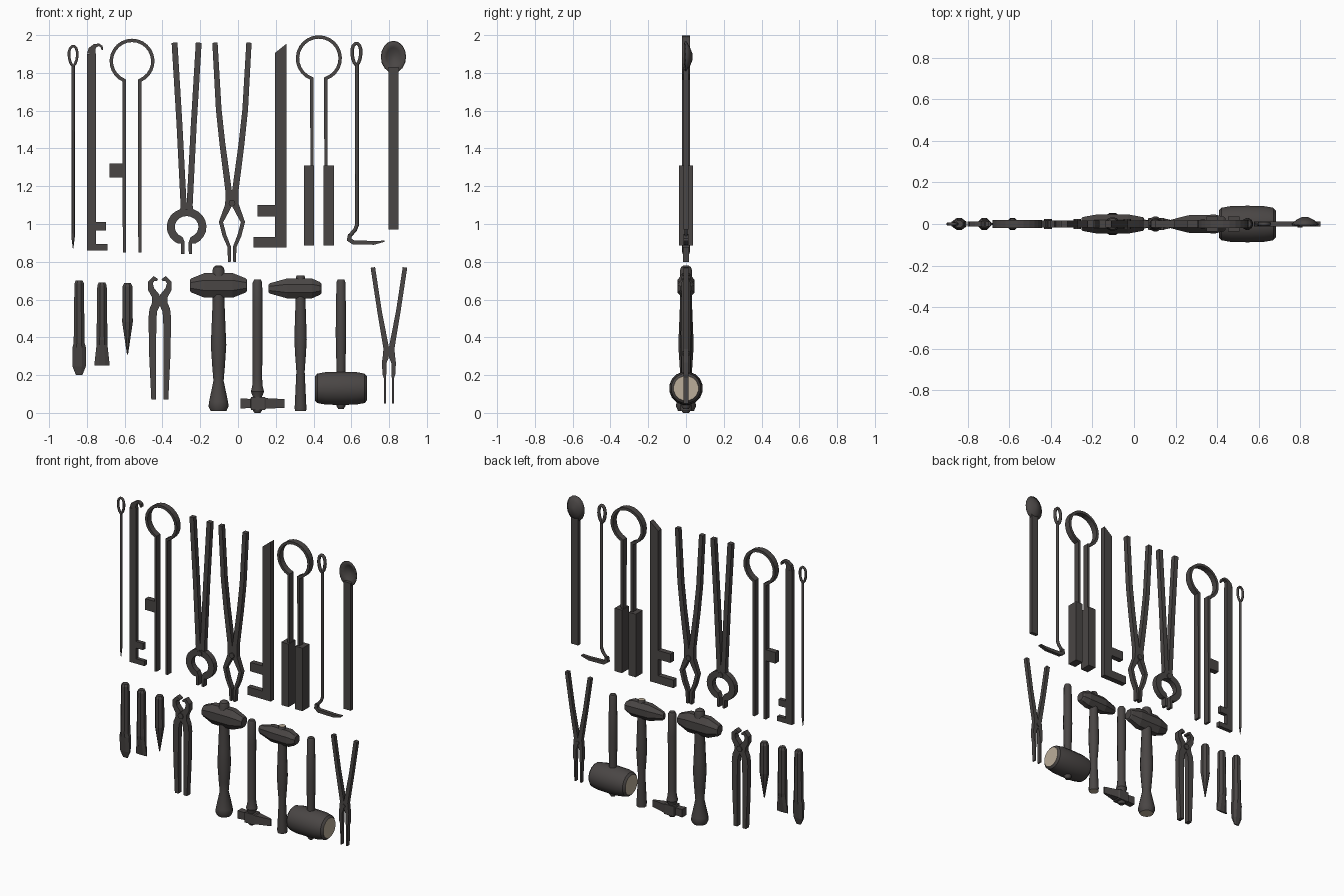
import bpy, bmesh, math
from mathutils import Vector

if "Cube" in bpy.data.objects:
    bpy.data.objects.remove(bpy.data.objects["Cube"])


def material(name, rgb):
    m = bpy.data.materials.new(name)
    m.diffuse_color = (*rgb, 1)
    m.use_nodes = True
    m.node_tree.nodes["Principled BSDF"].inputs["Base Color"].default_value = m.diffuse_color
    return m


IRON = material("dark_iron", (0.068, 0.061, 0.059))
WOOD = material("pale_end_grain", (0.50, 0.42, 0.32))


def finish(name, bm, smooth=False):
    bmesh.ops.recalc_face_normals(bm, faces=bm.faces[:])
    me = bpy.data.meshes.new(name)
    bm.to_mesh(me)
    bm.free()
    ob = bpy.data.objects.new(name, me)
    me.materials.append(IRON)
    me.materials.append(WOOD)
    bpy.context.collection.objects.link(ob)
    if smooth:
        bpy.ops.object.select_all(action='DESELECT')
        ob.select_set(True)
        bpy.context.view_layer.objects.active = ob
        bpy.ops.object.shade_smooth_by_angle(angle=math.radians(35))
    return ob


def plate(name, pts, d):
    """Flat outline in x, z with half thickness d in y."""
    bm = bmesh.new()
    f = bm.faces.new([bm.verts.new((x, -d, z)) for x, z in pts])
    r = bmesh.ops.extrude_face_region(bm, geom=[f])
    for v in r["geom"]:
        if isinstance(v, bmesh.types.BMVert):
            v.co.y = d
    return finish(name, bm)


def stroke(name, cx, pts, d, side=1):
    """Square bar along (x, z, width) points, half thickness d."""
    P = [Vector((cx + side * x, z)) for x, z, w in pts]
    bm = bmesh.new()
    rows = []
    for i, p in enumerate(P):
        a = (p - P[i - 1]).normalized() if i else None
        b = (P[i + 1] - p).normalized() if i < len(P) - 1 else None
        t = ((a or b) + (b or a)).normalized()
        n = Vector((-t.y, t.x)) * pts[i][2] / 2
        n /= max(0.75, t.dot(b or a))
        rows.append([bm.verts.new((p.x + k * n.x, y, p.y + k * n.y))
                     for k, y in ((1, -d), (-1, -d), (-1, d), (1, d))])
    for r, s in zip(rows, rows[1:]):
        for j in range(4):
            k = (j + 1) % 4
            bm.faces.new((r[j], r[k], s[k], s[j]))
    bm.faces.new(rows[0])
    bm.faces.new(rows[-1])
    return finish(name, bm)


def loft(name, cx, cz, secs, n=12, axis='z', caps=(0, 0), smooth=True):
    """Sections (position, half size, half depth) along z or x."""
    bm = bmesh.new()
    rows = []
    g = 1 / math.cos(math.pi / n)
    for p, h, d in secs:
        row = []
        for i in range(n):
            a = 2 * math.pi * (i + 0.5) / n
            u, y = h * g * math.cos(a), d * g * math.sin(a)
            co = (cx + u, y, cz + p) if axis == 'z' else (cx + p, y, cz + u)
            row.append(bm.verts.new(co))
        rows.append(row)
    for r, s in zip(rows, rows[1:]):
        for j in range(n):
            k = (j + 1) % n
            bm.faces.new((r[j], r[k], s[k], s[j]))
    for row, m in ((rows[0], caps[0]), (rows[-1], caps[1])):
        bm.faces.new(row).material_index = m
    return finish(name, bm, smooth)


def turned(name, cx, prof, **kw):
    return loft(name, cx, 0, [(z, r, r) for z, r in prof], **kw)


def tube(name, splines, r):
    """Round rods: each spline is (points with radius factor, cyclic)."""
    cu = bpy.data.curves.new(name, 'CURVE')
    cu.dimensions = '3D'
    cu.bevel_depth, cu.bevel_resolution, cu.use_fill_caps = r, 1, True
    for pts, cyc in splines:
        s = cu.splines.new('POLY')
        s.points.add(len(pts) - 1)
        for q, (x, z, k) in zip(s.points, pts):
            q.co, q.radius = (x, 0, z, 1), k
        s.use_cyclic_u = cyc
    cu.materials.append(IRON)
    ob = bpy.data.objects.new(name, cu)
    bpy.context.collection.objects.link(ob)
    bpy.ops.object.select_all(action='DESELECT')
    ob.select_set(True)
    bpy.context.view_layer.objects.active = ob
    bpy.ops.object.convert(target='MESH')


def rivet(name, cx, cz, r, d):
    bm = bmesh.new()
    bmesh.ops.create_cone(bm, cap_ends=True, segments=8, radius1=r, radius2=r, depth=2 * d)
    for v in bm.verts:
        v.co = (cx + v.co.x, v.co.z, cz + v.co.y)
    finish(name, bm)


def eye(cx, cz, rx, rz):
    out = []
    for i in range(14):
        a = 2 * math.pi * i / 14
        w = rx * (1 + 0.2 * math.sin(a))
        out.append((cx + w * math.cos(a), cz + rz * math.sin(a), 1))
    return out, True


def arc(cx, cz, rx, rz, a0, a1, n, w):
    return [(cx + rx * math.cos(t), cz + rz * math.sin(t), w) for t in
            (math.radians(a0 + (a1 - a0) * i / n) for i in range(n + 1))]


# ---- Upper row ----
# straight poker and bent poker, both with an eye
tube("poker", [eye(-.873, 1.89, .022, .052),
               ([(-.873, 1.84, 1.1), (-.873, .93, 1.1), (-.873, .87, .2)], False)], .008)
tube("bent_poker", [eye(.627, 1.9, .023, .057),
                    ([(.63, 1.845, 1), (.63, .995, 1), (.62, .97, 1), (.59, .935, 1)], False)], .0105)
stroke("bent_poker_tip", 0, [(.592, .945, .02), (.588, .918, .022), (.61, .903, .022),
                             (.72, .90, .02), (.775, .909, .006)], .012)

# toothed bar with hook
plate("hook_bar", [(-.80, .86), (-.69, .86), (-.69, .893), (-.752, .893), (-.752, .965),
                   (-.70, .965), (-.70, 1.01), (-.752, 1.01), (-.752, 1.90), (-.80, 1.90)], .013)
stroke("hook_bar_hook", 0, [(-.776, 1.90, .048), (-.773, 1.925, .036), (-.758, 1.943, .02),
                            (-.737, 1.949, .013), (-.722, 1.94, .011), (-.718, 1.922, .009)], .013)

# toothed bar with slanted top
plate("slanted_bar", [(.195, 1.905), (.195, 1.10), (.104, 1.10), (.104, 1.04), (.195, 1.04), (.195, .93),
                      (.082, .93), (.082, .876), (.257, .876), (.257, 1.955)], .018)

# spring tongs with round bows
for name, cx, cz, r, off, low in (("spring_tongs", -.561, 1.862, .11, .041, .85),
                                  ("block_tongs", .428, 1.877, .113, .037, 1.25)):
    a = math.degrees(math.asin(off / r))
    stroke(name, cx, [(off, low, .016)] + arc(0, cz, r, r, -90 + a, 270 - a, 22, .018)
           + [(-off, low, .016)], .02)
plate("spring_tongs_tab", [(-.68, 1.245), (-.605, 1.245), (-.605, 1.32), (-.68, 1.32)], .018)
for s, side in ((-1, "left"), (1, "right")):
    x = .428 + s * .052
    plate(side + "_tongs_block", [(x - .027, .885), (x + .027, .885), (x + .027, 1.31), (x - .027, 1.31)], .037)

# hinged tongs, pincers and fork tongs: each is a mirrored pair of arms
ARMS = {
    "ring_tongs": (-.272, .016, [(-.064, 1.96, .031), (-.038, 1.53, .031), (-.016, 1.10, .032),
                                 (-.018, 1.065, .035)]),
    "ring_jaw": (-.272, .018, arc(0, .985, .084, .078, 92, 246, 9, .042) + [(-.02, .90, .019), (-.02, .84, .017)]),
    "pointed_tongs": (-.032, .016, [(-.09, 1.96, .028), (-.07, 1.605, .03), (-.05, 1.42, .031), (-.017, 1.17, .034),
                                    (-.018, 1.10, .036), (-.036, 1.06, .03), (-.058, 1.01, .021),
                                    (-.04, .94, .021), (-.015, .88, .018), (-.013, .80, .016)]),
    "pincers": (-.414, .018, [(-.012, .703, .012), (-.03, .712, .02), (-.05, .69, .024), (-.046, .655, .032),
                              (-.022, .62, .04), (-.018, .58, .044), (-.034, .545, .042), (-.039, .50, .042),
                              (-.038, .30, .036), (-.032, .07, .026)]),
    "fork_tongs": (.799, .013, [(-.085, .77, .024), (-.05, .54, .024), (-.014, .34, .03), (-.017, .295, .032),
                                (-.025, .265, .024), (-.024, .205, .02), (-.021, .185, .012), (-.021, .05, .01)]),
}
for name, (cx, d, pts) in ARMS.items():
    for s, side in ((1, "left_"), (-1, "right_")):
        stroke(side + name, cx, pts, d, s)
rivet("ring_tongs_rivet", -.272, 1.06, .018, .024)
rivet("pointed_tongs_rivet", -.032, 1.11, .018, .024)
rivet("pincers_rivet", -.414, .60, .02, .025)
rivet("fork_tongs_rivet", .799, .315, .012, .018)

# spoon: flat handle and shallow bowl bulging to the back
plate("spoon_handle", [(.797, .97), (.85, .97), (.85, 1.83), (.797, 1.83)], .012)
bm = bmesh.new()
rows = [[bm.verts.new((.823 + .067 * k * math.cos(t), y, 1.885 + .085 * k * math.sin(t)))
         for t in (2 * math.pi * i / 16 for i in range(16))] for k, y in ((1, 0), (.62, .02), (.2, .034))]
for r, q in zip(rows, rows[1:]):
    for i in range(16):
        j = (i + 1) % 16
        bm.faces.new((r[i], r[j], q[j], q[i]))
bm.faces.new(rows[-1])
bowl = finish("spoon_bowl", bm, True)
mod = bowl.modifiers.new("thickness", 'SOLIDIFY')
mod.thickness = .008

# ---- Lower row ----
# chisels and punch
loft("chisel", -.841, 0, [(.70, .018, .018), (.685, .025, .025), (.37, .029, .029), (.345, .036, .026),
                          (.245, .035, .016), (.20, .017, .004)], n=8, smooth=False)
loft("flat_chisel", -.72, 0, [(.69, .018, .018), (.675, .025, .025), (.385, .029, .029), (.36, .029, .024),
                              (.25, .041, .005)], n=8, smooth=False)
turned("punch", -.585, [(.687, .018), (.67, .026), (.48, .028), (.31, .003)], n=8, smooth=False)

# sledge hammer
turned("sledge_handle", -.103, [(.01, .042), (.035, .053), (.06, .05), (.17, .027), (.24, .033), (.36, .041),
                                (.45, .037), (.60, .031), (.755, .032), (.772, .026), (.78, .014)], caps=(1, 0))
loft("sledge_head", -.103, .675, [(-.15, .03, .028), (-.145, .037, .033), (-.075, .065, .046),
                                  (.075, .065, .046), (.145, .037, .033), (.15, .03, .028)],
     n=8, axis='x', smooth=False)

# cross peen hammer
turned("cross_peen_handle", .331, [(.01, .03), (.03, .031), (.22, .022), (.30, .028), (.39, .033), (.48, .03),
                                   (.60, .026), (.72, .023), (.727, .02)], caps=(1, 1))
loft("cross_peen_head", .331, .659, [(-.17, .02, .012), (-.163, .027, .018), (-.07, .053, .042),
                                     (.06, .053, .045), (.10, .035, .036), (.11, .027, .028)],
     n=8, axis='x', smooth=False)

# small hammer, head down
turned("small_hammer_handle", .103, [(.705, .018), (.69, .025), (.55, .027), (.18, .025), (.14, .028), (.112, .035),
                                     (.085, .024), (.012, .024), (0, .016)])
loft("small_hammer_head", .103, .05, [(-.09, .027, .022), (-.037, .024, .02), (-.033, .034, .03),
                                      (.038, .034, .03), (.045, .028, .026), (.143, .023, .005)],
     n=4, axis='x', smooth=False)

# mallet, head down, with pale end faces
turned("mallet_handle", .545, [(.705, .018), (.69, .024), (.42, .028), (.21, .023), (.035, .023), (.02, .014)])
loft("mallet_head", .545, .13, [(p, r, r) for p, r in ((-.137, .065), (-.125, .078), (-.08, .086), (0, .088),
                                                       (.08, .086), (.125, .078), (.137, .065))],
     n=16, axis='x', caps=(1, 1))
